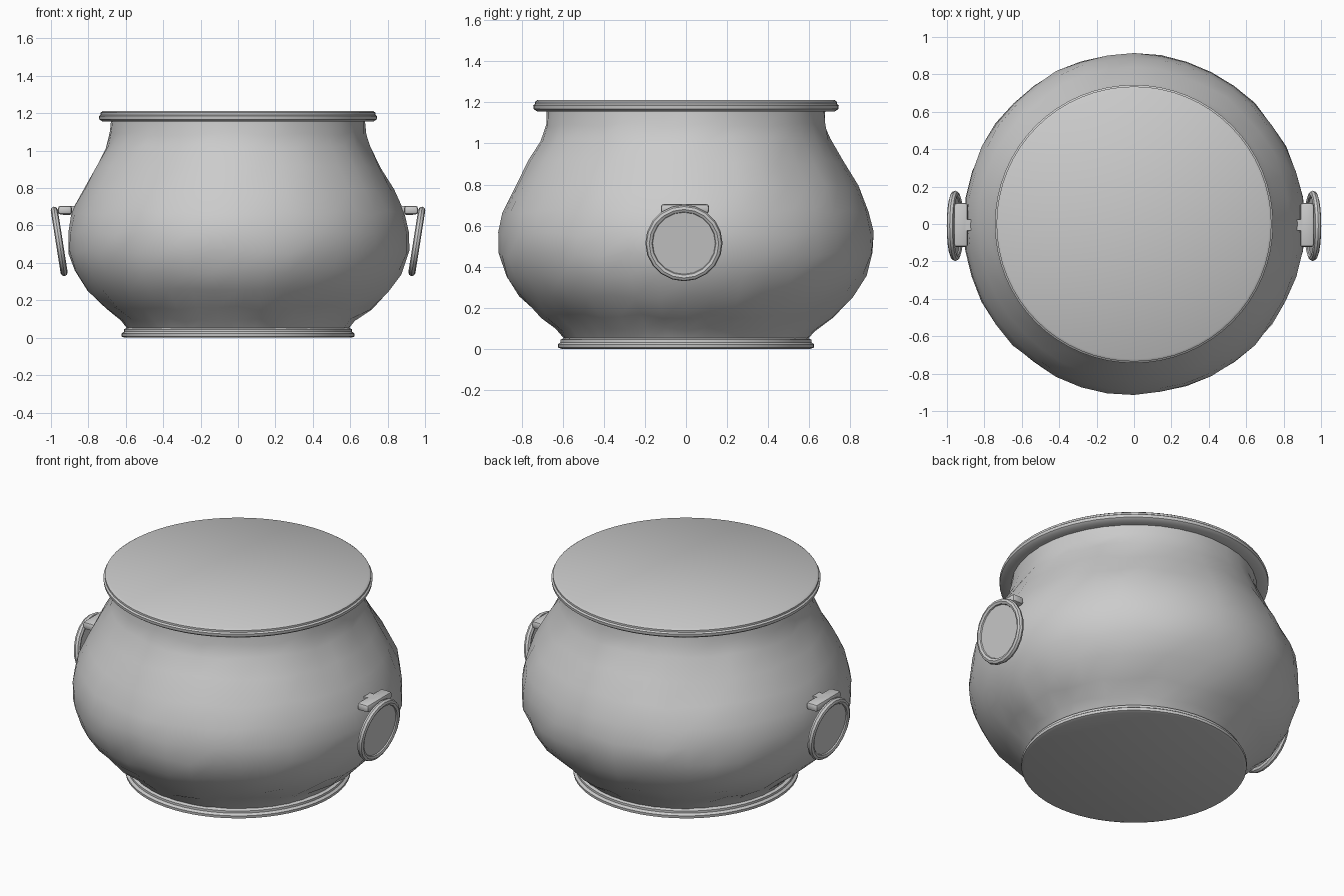
import bpy, bmesh, math, random
from mathutils import Matrix, Vector

if "Cube" in bpy.data.objects:
    bpy.data.objects.remove(bpy.data.objects["Cube"])

random.seed(4)


def finish(bm, name, angle=35):
    bmesh.ops.remove_doubles(bm, verts=bm.verts, dist=1e-5)
    bmesh.ops.recalc_face_normals(bm, faces=bm.faces)
    me = bpy.data.meshes.new(name)
    bm.to_mesh(me)
    bm.free()
    ob = bpy.data.objects.new(name, me)
    bpy.context.collection.objects.link(ob)
    bpy.ops.object.select_all(action='DESELECT')
    ob.select_set(True)
    bpy.context.view_layer.objects.active = ob
    bpy.ops.object.shade_smooth_by_angle(angle=math.radians(angle))
    return ob


def lathe(name, profile, segs, jitter=0.0, caps=True):
    """Spin (radius, z) points round z; jitter gives a hammered surface."""
    bm = bmesh.new()
    rings = []
    for k, (r, z) in enumerate(profile):
        inner = 0 < k < len(profile) - 1
        ring = []
        for i in range(segs):
            a = math.tau * i / segs
            j = jitter if inner else 0
            rr = r + random.uniform(-j, j)
            zz = z + random.uniform(-j, j) * 2
            ring.append(bm.verts.new((rr * math.cos(a), rr * math.sin(a), zz)))
        rings.append(ring)
    for lo, hi in zip(rings, rings[1:]):
        for i in range(segs):
            n = (i + 1) % segs
            bm.faces.new((lo[i], lo[n], hi[n], hi[i]))
    if caps:
        bm.faces.new(rings[0][::-1])
        bm.faces.new(rings[-1])
    return finish(bm, name)


# Bulging hammered body
lathe("pot_body", [
    (0.585, 0.04), (0.63, 0.095), (0.71, 0.16), (0.81, 0.25), (0.875, 0.35),
    (0.91, 0.46), (0.912, 0.56), (0.89, 0.67), (0.835, 0.785), (0.765, 0.91),
    (0.705, 1.02), (0.682, 1.09), (0.678, 1.17)], 40, jitter=0.006)

# Foot ring with flat underside
lathe("foot", [
    (0.605, 0.0), (0.622, 0.006), (0.624, 0.022), (0.61, 0.032),
    (0.61, 0.045), (0.59, 0.055)], 64)

# Rolled lip and flat closed top
lathe("rim_and_top", [
    (0.675, 1.155), (0.725, 1.156), (0.742, 1.168), (0.744, 1.185),
    (0.735, 1.192), (0.735, 1.203), (0.722, 1.212)], 64)


def ring_handle(side):
    # Hanging ring: a torus section swept in the YZ plane, leaning outward
    prefix = "right" if side > 0 else "left"
    tilt = math.radians(9)
    place = (Matrix.Translation((side * 0.956, -0.01, 0.515))
             @ Matrix.Rotation(side * tilt, 4, 'Y'))
    n, m, big, small = 20, 8, 0.169, 0.019
    bm = bmesh.new()
    grid = []
    for i in range(n):
        a = math.tau * i / n
        row = []
        for j in range(m):
            b = math.tau * j / m
            r = big + small * math.cos(b)
            row.append(bm.verts.new(place @ Vector(
                (small * math.sin(b), r * math.cos(a), r * math.sin(a)))))
        grid.append(row)
    for i in range(n):
        for j in range(m):
            p, q = (i + 1) % n, (j + 1) % m
            bm.faces.new((grid[i][j], grid[p][j], grid[p][q], grid[i][q]))
    finish(bm, prefix + "_ring")

    # Thin plate filling the ring
    bm = bmesh.new()
    bmesh.ops.create_cone(bm, cap_ends=True, segments=n, radius1=big,
                          radius2=big, depth=0.012,
                          matrix=place @ Matrix.Rotation(math.pi / 2, 4, 'Y'))
    finish(bm, prefix + "_ring_plate")

    # Rounded bar pinning the ring to the body
    bm = bmesh.new()
    bmesh.ops.create_cube(bm, size=1, matrix=Matrix.Translation(
        (side * 0.925, -0.005, 0.682)) @ Matrix.Diagonal((0.075, 0.235, 0.046, 1)))
    bmesh.ops.bevel(bm, geom=bm.edges[:], offset=0.014, segments=2,
                    affect='EDGES', profile=0.5)
    finish(bm, prefix + "_ring_bar", 40)

    # Lug behind the bar
    bm = bmesh.new()
    bmesh.ops.create_cube(bm, size=1, matrix=Matrix.Translation(
        (side * 0.895, -0.005, 0.68)) @ Matrix.Diagonal((0.08, 0.06, 0.05, 1)))
    finish(bm, prefix + "_lug")


for s in (1, -1):
    ring_handle(s)
